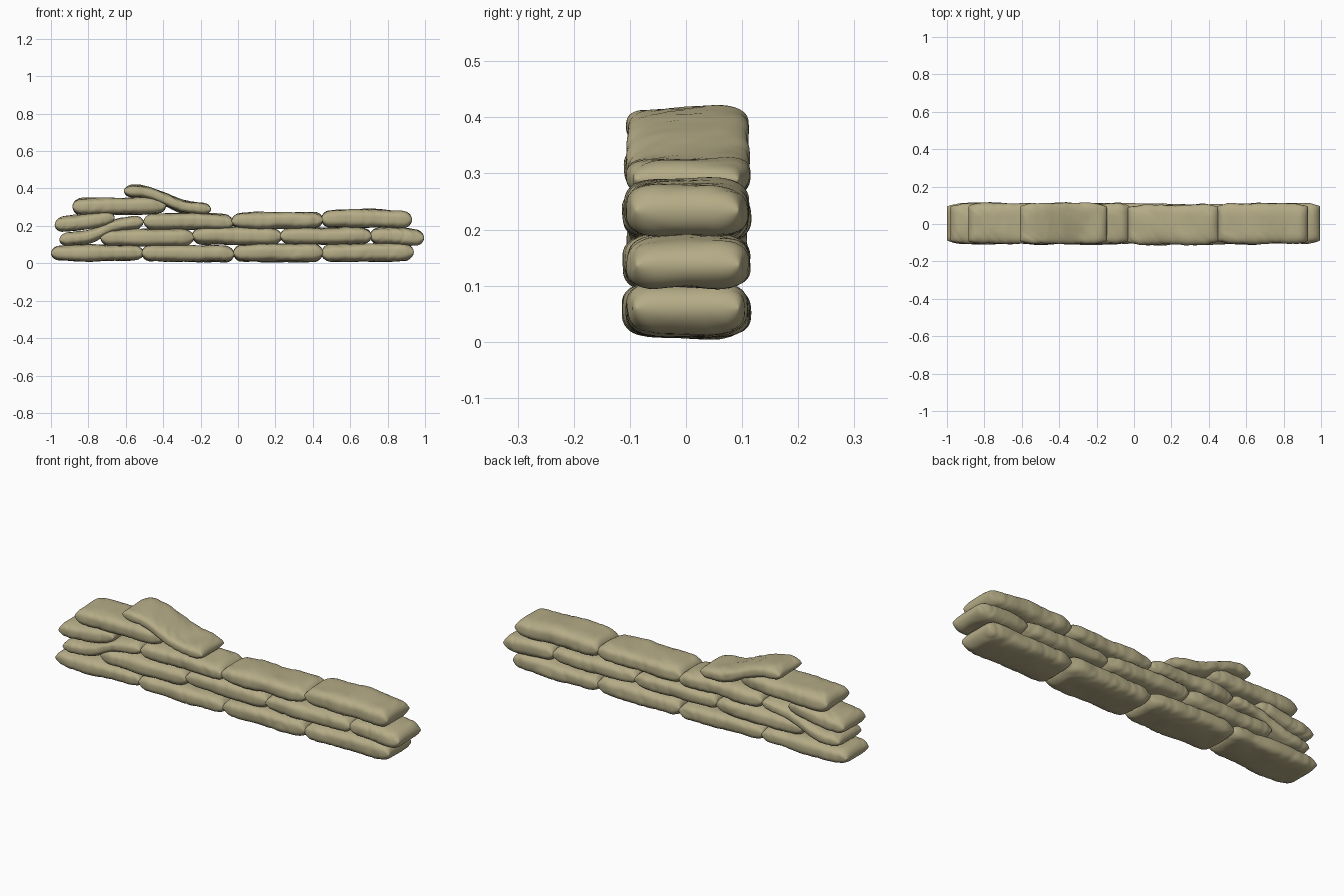
import bpy, bmesh, math
from mathutils import Vector, noise

if "Cube" in bpy.data.objects:
    bpy.data.objects.remove(bpy.data.objects["Cube"])

cloth = bpy.data.materials.new("sand_cloth")
cloth.diffuse_color = (0.46, 0.41, 0.24, 1)
cloth.use_nodes = True
cloth.node_tree.nodes["Principled BSDF"].inputs["Base Color"].default_value = cloth.diffuse_color


def path_z(pts, x):
    # Height of the bag's centre line, clamped at both ends
    if x <= pts[0][0]:
        return pts[0][1]
    for (x0, z0), (x1, z1) in zip(pts, pts[1:]):
        if x <= x1:
            return z0 + (z1 - z0) * (x - x0) / (x1 - x0)
    return pts[-1][1]


def smooth_z(pts, x):
    return sum(path_z(pts, x + k * 0.015) for k in range(-3, 4)) / 7


def sgn_pow(v, p):
    return math.copysign(abs(v) ** p, v)


def sandbag(name, pts, half_h, half_w=0.109, y_mid=0.0, seed=0):
    x0, x1 = pts[0][0], pts[-1][0]
    r, sides, n_end, n_mid = 0.048, 56, 9, 34
    # Stations packed closely around the rounded ends
    ends = [r * (1 - math.cos(math.pi / 2 * i / n_end)) for i in range(n_end)]
    length = x1 - x0
    xs = ends + [r + (length - 2 * r) * i / n_mid for i in range(n_mid + 1)]
    xs += [length - e for e in reversed(ends)]
    bm = bmesh.new()
    rings = []
    for s in xs:
        d = min(s, length - s)
        k = max(0, 1 - d / r)
        round_end = math.sqrt(max(0, 1 - k * k))
        plump = 0.92 + 0.08 * min(1, d / 0.15)
        h = half_h * round_end * plump
        w = half_w * (0.83 + 0.17 * min(1, d / 0.07) ** 0.6)
        x = x0 + s
        zc = smooth_z(pts, x)
        ring = []
        for j in range(sides):
            a = 2 * math.pi * j / sides
            y = w * sgn_pow(math.cos(a), 0.5)
            z = h * sgn_pow(math.sin(a), 0.72)
            # Soft lumps and slanting creases
            p = Vector((x * 7, y * 9, z * 8 + seed * 3.7))
            lump = noise.noise(p) * 0.008
            q = Vector(((x + 0.8 * y) * 16, (y - 0.5 * x) * 5, seed * 5.1 + z * 6))
            crease = -max(0, 0.25 - abs(noise.noise(q))) * 0.012
            off = (lump + crease) * round_end
            dy, dz = math.cos(a) * off, math.sin(a) * off
            ring.append(bm.verts.new((x, y_mid + y + dy, max(0.004, zc + z + dz))))
        rings.append(ring)
    for a, b in zip(rings, rings[1:]):
        for j in range(sides):
            m = (j + 1) % sides
            bm.faces.new((a[j], a[m], b[m], b[j]))
    bmesh.ops.remove_doubles(bm, verts=bm.verts, dist=0.0004)
    bmesh.ops.recalc_face_normals(bm, faces=bm.faces)
    for f in bm.faces:
        f.smooth = True
    me = bpy.data.meshes.new(name)
    bm.to_mesh(me)
    bm.free()
    me.materials.append(cloth)
    ob = bpy.data.objects.new(name, me)
    bpy.context.collection.objects.link(ob)


# (name, centre line as x,z points, half height, y offset)
bags = [
    # Ground course
    ("ground_bag_1", [(-1.0, .053), (-.505, .055)], .045, 0.004),
    ("ground_bag_2", [(-.515, .055), (-.1, .053), (-.02, .047)], .046, 0),
    ("ground_bag_3", [(-.025, .055), (.455, .056)], .049, -0.003),
    ("ground_bag_4", [(.445, .053), (.94, .06)], .048, 0.002),
    # Second course, with one bag draped over its neighbour
    ("second_bag_draped", [(-.955, .125), (-.8, .138), (-.66, .203), (-.505, .222)], .036, 0.002),
    ("second_bag_1", [(-.735, .136), (-.235, .138)], .046, 0),
    ("second_bag_2", [(-.245, .148), (.235, .143)], .046, 0.003),
    ("second_bag_3", [(.225, .146), (.715, .145)], .045, -0.002),
    ("second_bag_end", [(.705, .146), (.82, .147), (.995, .135)], .047, 0.003),
    # Third course
    ("third_bag_left", [(-.98, .203), (-.85, .217), (-.66, .245)], .044, 0.002),
    ("third_bag_1", [(-.505, .222), (-.2, .224), (-.025, .215)], .045, 0.002),
    ("third_bag_2", [(-.035, .225), (.455, .232)], .046, -0.002),
    ("third_bag_3", [(.445, .236), (.58, .242), (.93, .233)], .049, 0.002),
    # Top bags
    ("top_bag", [(-.885, .302), (-.385, .308)], .047, 0.002),
    ("top_bag_draped", [(-.61, .386), (-.5, .386), (-.39, .343), (-.3, .300), (-.145, .288)], .036, 0.002),
]
for i, (name, pts, hh, y) in enumerate(bags):
    sandbag(name, pts, hh, y_mid=y, seed=i + 1)
